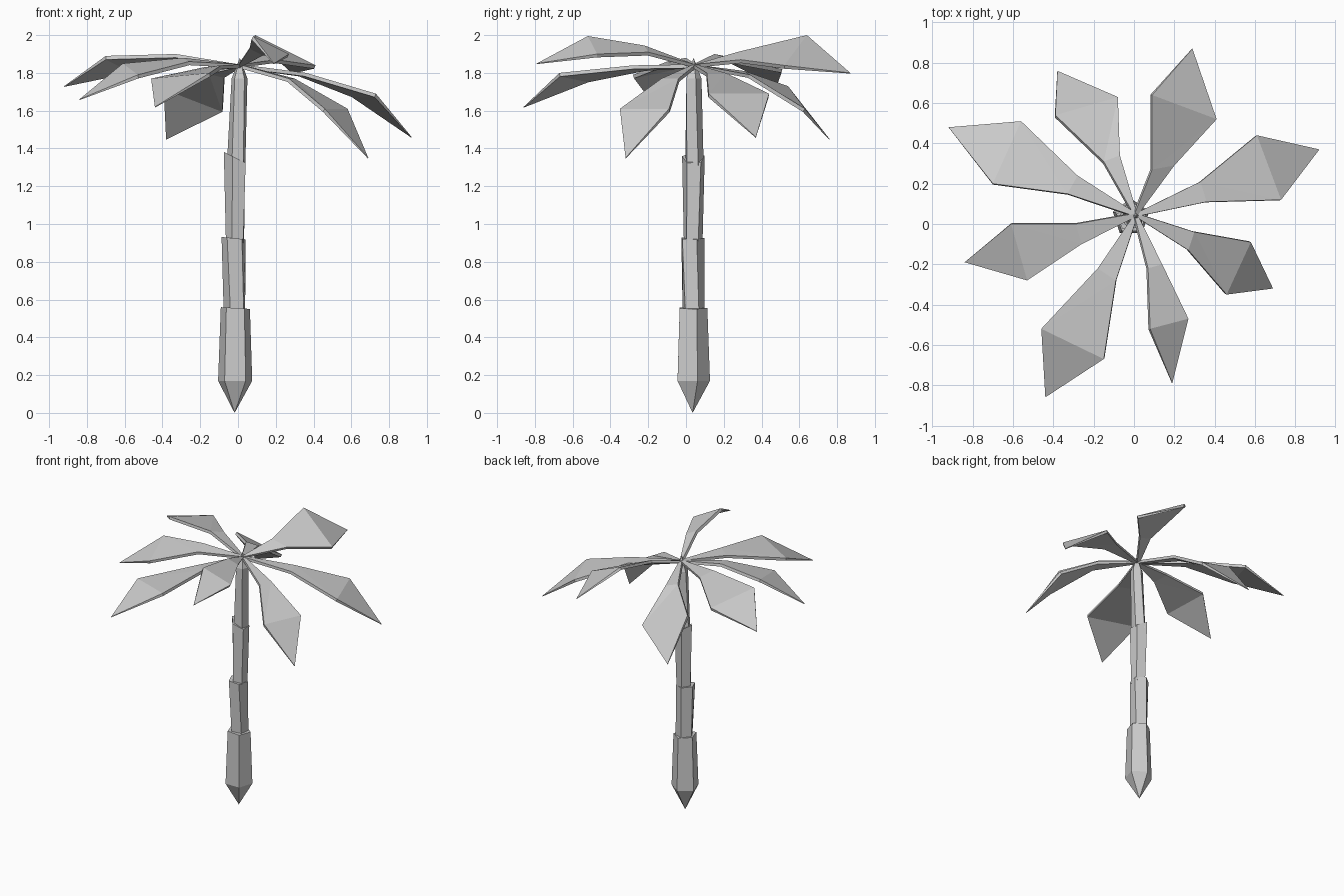
import bpy
from math import sin, cos, radians
from mathutils import Vector

if "Cube" in bpy.data.objects:
    bpy.data.objects.remove(bpy.data.objects["Cube"])


def make_mesh(name, verts, faces):
    me = bpy.data.meshes.new(name)
    me.from_pydata(verts, [], faces)
    me.update()
    ob = bpy.data.objects.new(name, me)
    bpy.context.collection.objects.link(ob)
    return ob


def ring(cx, cy, z, r, turn, slope=0.0):
    """Five-sided trunk ring, optionally tilted along x."""
    pts = []
    for i in range(5):
        a = radians(90 + turn + 72 * i)
        pts.append(Vector((cx + r * cos(a), cy + r * sin(a), z + slope * r * cos(a))))
    return pts


def trunk_part(name, low, high, low_tip=None, high_tip=None):
    """Tapered section with flat or pointed ends."""
    verts = ring(*low) + ring(*high)
    faces = [(i, (i + 1) % 5, 5 + (i + 1) % 5, 5 + i) for i in range(5)]
    if low_tip:
        verts.append(Vector(low_tip))
        k = len(verts) - 1
        faces += [((i + 1) % 5, i, k) for i in range(5)]
    else:
        faces.append((4, 3, 2, 1, 0))
    if high_tip:
        verts.append(Vector(high_tip))
        k = len(verts) - 1
        faces += [(5 + i, 5 + (i + 1) % 5, k) for i in range(5)]
    else:
        faces.append((5, 6, 7, 8, 9))
    make_mesh(name, verts, faces)


# Trunk sections, stacked with small steps
trunk_part("trunk_base", (-0.015, 0.032, 0.17, 0.095, 0), (-0.014, 0.032, 0.555, 0.081, 0, -0.06),
           low_tip=(-0.018, 0.035, 0.0))
trunk_part("trunk_lower", (-0.015, 0.038, 0.53, 0.061, 12), (-0.022, 0.032, 0.925, 0.067, 4, -0.1))
trunk_part("trunk_middle", (-0.012, 0.037, 0.90, 0.052, 14), (-0.012, 0.040, 1.35, 0.063, 20, -0.5))
trunk_part("trunk_upper", (-0.008, 0.042, 1.31, 0.052, 8), (0.008, 0.038, 1.77, 0.044, 0),
           high_tip=(0.01, 0.04, 1.88))

CROWN = Vector((0.01, 0.045, 1.845))
THICK = 0.02


def frond(name, mid_l, mid_r, side_l, side_r, tip):
    """Folded leaf blade: stalk, widening panel and pointed end, with thickness."""
    ml, mr, sl, sr, t = (Vector(p) for p in (mid_l, mid_r, side_l, side_r, tip))
    d = (t - CROWN).normalized()
    across = Vector((-d.y, d.x, 0)).normalized() * 0.008
    top = [CROWN + across, CROWN - across, ml, mr, sl, sr, t]
    n = (t - CROWN).cross(sl - sr).normalized()
    if n.z < 0:
        n = -n
    low = [p - n * THICK for p in top]
    low[6] = t - n * 0.004
    upper = [(0, 1, 3, 2), (2, 3, 5), (2, 5, 4), (4, 5, 6)]
    faces = upper + [tuple(7 + i for i in reversed(f)) for f in upper]
    loop = [0, 2, 4, 6, 5, 3, 1]
    for a, b in zip(loop, loop[1:] + loop[:1]):
        faces.append((a, b, b + 7, a + 7))
    make_mesh(name, top + low, faces)


# Crown of eight fronds: left/right stalk bend, left/right widest point, tip
frond("frond_east", (0.33, 0.21, 1.80), (0.36, 0.11, 1.80),
      (0.61, 0.44, 1.69), (0.73, 0.12, 1.69), (0.92, 0.37, 1.46))
frond("frond_north_east", (0.09, 0.27, 1.91), (0.20, 0.29, 1.87),
      (0.09, 0.64, 2.00), (0.41, 0.52, 1.84), (0.29, 0.87, 1.80))
frond("frond_north_west", (-0.15, 0.31, 1.81), (-0.07, 0.34, 1.79),
      (-0.39, 0.54, 1.73), (-0.08, 0.63, 1.61), (-0.38, 0.76, 1.45))
frond("frond_west_back", (-0.33, 0.15, 1.90), (-0.28, 0.24, 1.87),
      (-0.70, 0.20, 1.89), (-0.56, 0.51, 1.82), (-0.92, 0.48, 1.73))
frond("frond_west_front", (-0.26, -0.10, 1.86), (-0.29, 0.00, 1.88),
      (-0.53, -0.28, 1.79), (-0.61, 0.00, 1.85), (-0.84, -0.19, 1.66))
frond("frond_south_west", (-0.09, -0.28, 1.84), (-0.18, -0.22, 1.83),
      (-0.15, -0.67, 1.80), (-0.46, -0.52, 1.77), (-0.44, -0.86, 1.62))
frond("frond_south", (0.14, -0.20, 1.91), (0.07, -0.22, 1.945),
      (0.27, -0.47, 1.90), (0.08, -0.52, 1.995), (0.19, -0.79, 1.85))
frond("frond_south_east", (0.30, -0.04, 1.77), (0.27, -0.13, 1.77),
      (0.58, -0.09, 1.61), (0.46, -0.35, 1.61), (0.69, -0.32, 1.35))
